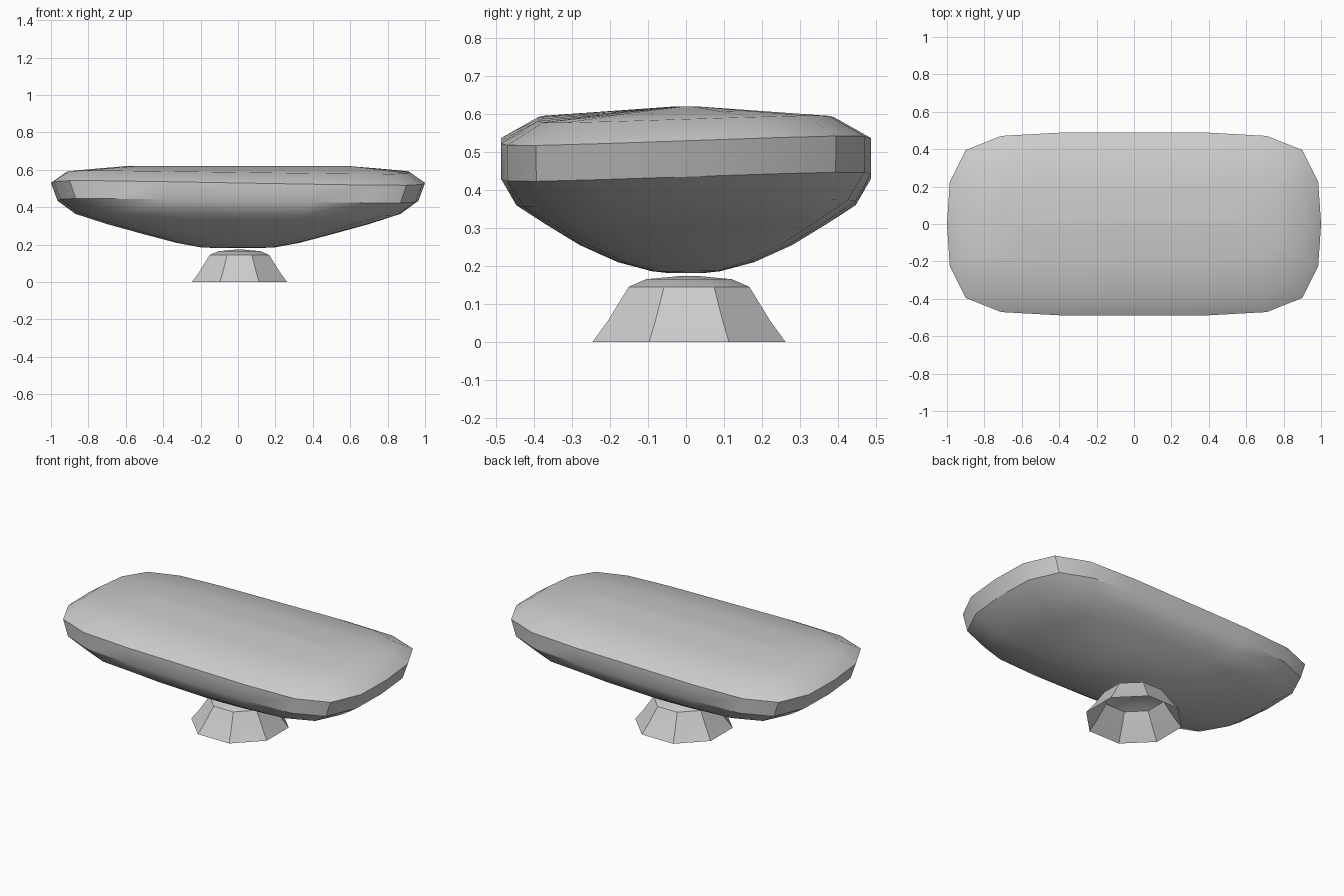
import bpy, bmesh, math

if "Cube" in bpy.data.objects:
    bpy.data.objects.remove(bpy.data.objects["Cube"])


def loft(name, rings, cap_start, cap_end, angle):
    """Bridge equally sized rings of points into one smooth-by-angle object."""
    bm = bmesh.new()
    loops = [[bm.verts.new(p) for p in ring] for ring in rings]
    n = len(loops[0])
    for a, b in zip(loops, loops[1:]):
        for i in range(n):
            j = (i + 1) % n
            bm.faces.new((a[i], a[j], b[j], b[i]))
    if cap_start:
        bm.faces.new(loops[0][::-1])
    if cap_end:
        bm.faces.new(loops[-1])
    mesh = bpy.data.meshes.new(name)
    bm.to_mesh(mesh)
    bm.free()
    ob = bpy.data.objects.new(name, mesh)
    bpy.context.collection.objects.link(ob)
    bpy.ops.object.select_all(action='DESELECT')
    ob.select_set(True)
    bpy.context.view_layer.objects.active = ob
    bpy.ops.object.shade_smooth_by_angle(angle=math.radians(angle))
    return ob


# Rounded-rectangle outline, mirrored from one quadrant
quad = [(1, 0), (.985, .46), (.9, .81), (.71, .965), (.4, 1), (0, 1)]
half = quad + [(-x, y) for x, y in quad[-2::-1]]
outline = half + [(x, -y) for x, y in half[-2:0:-1]]


def body_ring(rx, ry, z, roundness):
    pts = []
    for u, v in outline:
        r = (1 - roundness) + roundness / math.hypot(u, v)
        x, y = u * r * rx, v * r * ry
        pts.append((x, y, z + .035 * x * y))  # slight handmade twist
    return pts


# Body: shallow bowl underside, faceted rim band, gently crowned top
body_profile = [
    (.10, .045, .181, .6), (.20, .09, .186, .6), (.33, .18, .21, .5),
    (.50, .28, .255, .4), (.70, .37, .31, .25), (.87, .45, .365, .1),
    (.965, .487, .435, 0), (1, .488, .53, 0), (.92, .39, .587, 0),
    (.76, .20, .605, 0), (.60, .03, .62, 0),
]
loft("body", [body_ring(*p) for p in body_profile], True, True, 30)

# Foot: eight-sided flared shell, open underneath, with a low cap
foot_profile = [(.275, 0), (.232, .055), (.172, .145), (.122, .165), (.03, .173)]
foot_rings = []
for r, z in foot_profile:
    foot_rings.append([(.008 + r * math.cos(math.radians(22.5 + 45 * i)),
                        .008 + r * math.sin(math.radians(22.5 + 45 * i)), z)
                       for i in range(8)])
loft("foot", foot_rings, False, True, 30)
